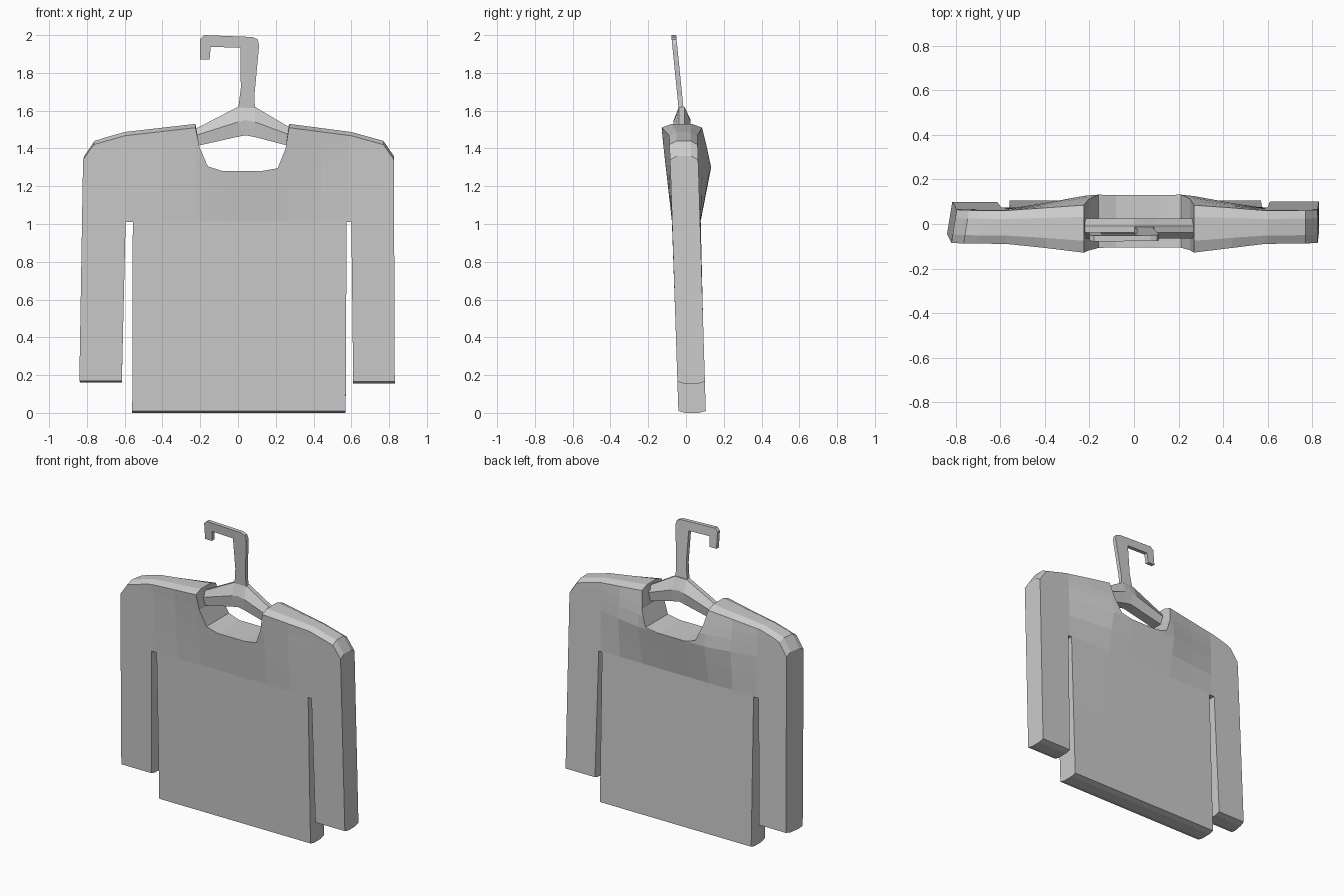
import bpy, bmesh
from mathutils import Vector

if "Cube" in bpy.data.objects:
    bpy.data.objects.remove(bpy.data.objects["Cube"])


def finish(name, bm):
    bmesh.ops.recalc_face_normals(bm, faces=bm.faces[:])
    me = bpy.data.meshes.new(name)
    bm.to_mesh(me)
    bm.free()
    ob = bpy.data.objects.new(name, me)
    bpy.context.collection.objects.link(ob)
    return ob


def prism(outline):
    """Closed slab from an x/z outline, spanning y = -1..1."""
    bm = bmesh.new()
    face = bm.faces.new([bm.verts.new((x, -1, z)) for x, z in outline])
    ret = bmesh.ops.extrude_face_region(bm, geom=[face], use_keep_orig=True)
    for v in ret["geom"]:
        if isinstance(v, bmesh.types.BMVert):
            v.co.y = 1
    bmesh.ops.recalc_face_normals(bm, faces=bm.faces[:])
    return bm


def cut(bm, axis, values):
    for val in values:
        co, no = Vector((0, 0, 0)), Vector((0, 0, 0))
        co[axis], no[axis] = val, 1
        bmesh.ops.bisect_plane(bm, geom=bm.verts[:] + bm.edges[:] + bm.faces[:],
                               dist=1e-4, plane_co=co, plane_no=no)


def clamp(t):
    return max(0.0, min(1.0, t))


# Shirt: outlined slab, cut into patches, then shaped front and back
outline = [(-0.56, 0.01), (0.57, 0.01), (0.575, 1.01), (0.6, 1.01), (0.61, 0.165),
           (0.83, 0.165), (0.825, 1.36), (0.77, 1.44), (0.6, 1.487), (0.27, 1.53),
           (0.252, 1.40), (0.21, 1.295), (0.12, 1.28), (-0.08, 1.28), (-0.16, 1.305),
           (-0.205, 1.41), (-0.225, 1.53), (-0.6, 1.487), (-0.765, 1.44),
           (-0.82, 1.36), (-0.84, 0.17), (-0.615, 0.17), (-0.595, 1.01), (-0.557, 1.01)]
bm = prism(outline)
cut(bm, 2, [0.5, 1.015, 1.16, 1.28, 1.36, 1.42])
cut(bm, 0, [-0.7, -0.576, -0.4, -0.225, -0.08, 0.02, 0.12, 0.27, 0.44, 0.588, 0.7])
cut(bm, 1, [-0.5, 0.5])
bm.normal_update()
shoulder = {v for v in bm.verts if abs(v.co.x - 0.02) > 0.24 and v.co.z > 1.33
            and any(f.normal.z > 0.3 for f in v.link_faces)}
for v in bm.verts:
    x, s, z = v.co
    side = clamp((0.57 - abs(x - 0.02)) / 0.34)
    front = -0.04 - 0.033 * z - 0.04 * side * clamp((z - 1.0) / 0.5)
    rise = clamp((z - 1.0) / 0.3) - 0.6 * clamp((z - 1.3) / 0.22)
    back = 0.105 - 0.03 * z + 0.067 * side * rise
    v.co.y = front + (back - front) * (s + 1) / 2
    if v in shoulder and abs(s) > 0.9:
        v.co.z -= 0.02
    if z < 0.18 and abs(s) < 0.9:
        v.co.z -= 0.01
    if x < -0.75:
        v.co.x += 0.012 * (s + 1)
finish("shirt", bm)

# Hanger arms: six-sided sections lofted across the neck opening
stations = [(-0.30, 1.395, 1.445, 1.465), (0.0, 1.462, 1.54, 1.62), (0.04, 1.47, 1.55, 1.62),
            (0.09, 1.46, 1.54, 1.62), (0.36, 1.39, 1.44, 1.46)]
bm = bmesh.new()
rings = []
for x, low, mid, top in stations:
    rings.append([bm.verts.new((x, -0.02 + y, z)) for y, z in
                  ((-0.035, low), (0.035, low), (0.045, mid), (0.012, top),
                   (-0.018, top), (-0.045, mid))])
for a, b in zip(rings, rings[1:]):
    for i in range(6):
        j = (i + 1) % 6
        bm.faces.new((a[i], a[j], b[j], b[i]))
bm.faces.new(rings[0])
bm.faces.new(rings[-1])
finish("hanger_arms", bm)

# Hanger hook: flat bent bar leaning forward as it rises
bm = prism([(0.0, 1.60), (0.09, 1.60), (0.087, 1.68), (0.112, 1.95), (0.103, 1.978),
            (0.075, 1.99), (-0.18, 2.0), (-0.20, 1.98), (-0.20, 1.87), (-0.15, 1.87),
            (-0.145, 1.938), (0.012, 1.933), (0.015, 1.72)])
cut(bm, 2, [1.72])
for v in bm.verts:
    v.co.y = -0.025 - 0.1 * (v.co.z - 1.6) + 0.013 * v.co.y
finish("hanger_hook", bm)
